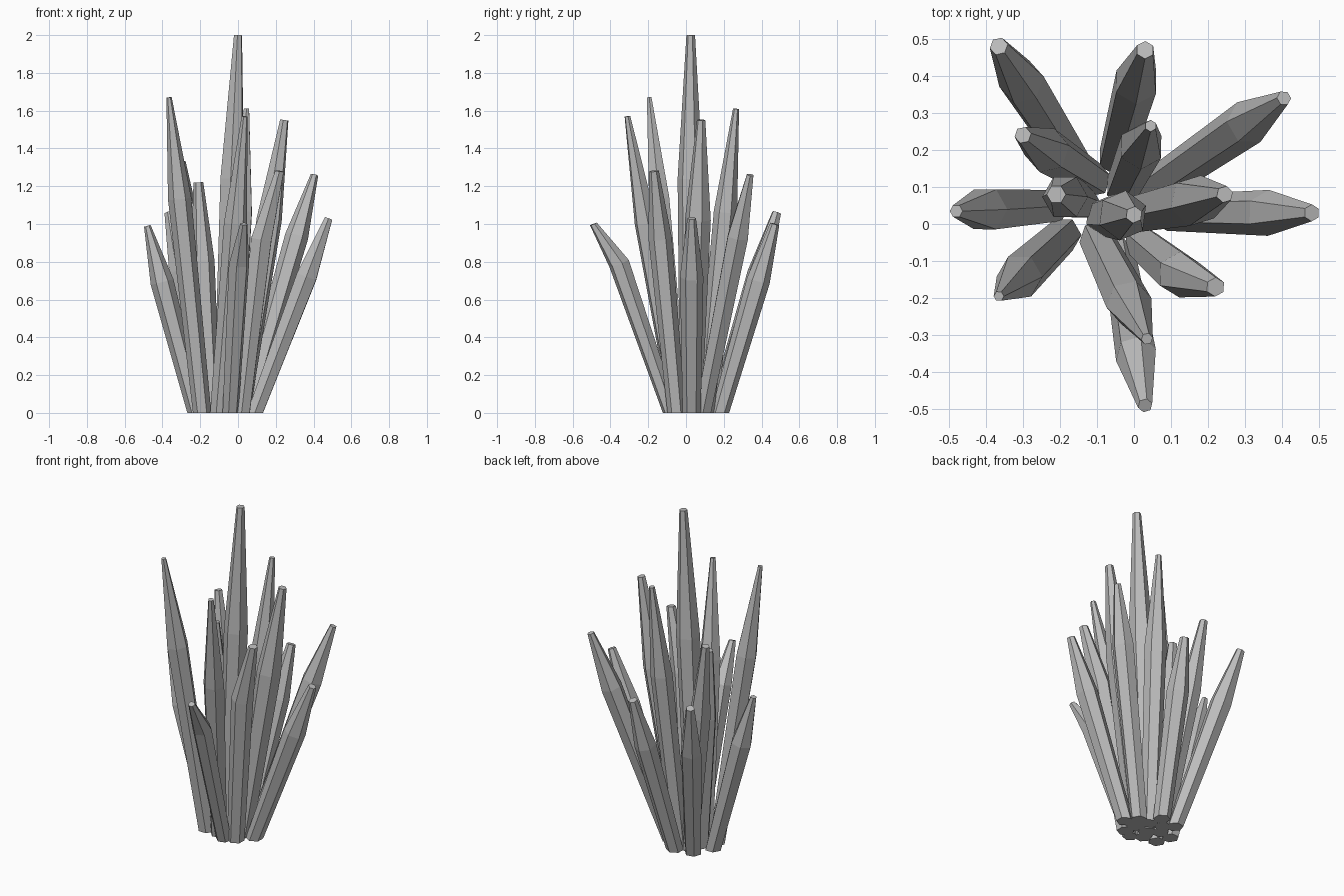
import bpy
import bmesh
from math import cos, sin, tau
from mathutils import Vector

default_cube = bpy.data.objects.get("Cube")
if default_cube:
    bpy.data.objects.remove(default_cube, do_unlink=True)

# One plain grey mineral colour
stone = bpy.data.materials.new("grey_crystal")
stone.use_nodes = True
grey = (0.5, 0.5, 0.5, 1.0)
stone.diffuse_color = grey
stone.node_tree.nodes["Principled BSDF"].inputs["Base Color"].default_value = grey

SIDES = 6


def add_ring(bm, centre, axis, radius, turn):
    """Add a polygon of vertices around the axis, square to it."""
    tilt = Vector((0, 0, 1)).rotation_difference(axis)
    ring = []
    for side in range(SIDES):
        angle = turn + tau * side / SIDES
        offset = Vector((cos(angle), sin(angle), 0)) * radius
        ring.append(bm.verts.new(centre + tilt @ offset))
    return ring


def crystal(name, base, tip, shoulder=0.7, width=0.062, tip_width=0.023, turn=0.0, bow=(0, 0)):
    """Six-sided shard: flat foot, wide tilted shoulder, small blunt tip."""
    foot = Vector((*base, 0))
    top = Vector(tip)
    axis = (top - foot).normalized()
    middle = foot.lerp(top, shoulder) + Vector((*bow, 0))

    bm = bmesh.new()
    rings = [
        add_ring(bm, foot, Vector((0, 0, 1)), width * 0.78, turn),
        add_ring(bm, middle, axis, width, turn),
        add_ring(bm, top, axis, tip_width, turn),
    ]
    for lower, upper in zip(rings, rings[1:]):
        for i in range(SIDES):
            j = (i + 1) % SIDES
            bm.faces.new((lower[i], lower[j], upper[j], upper[i]))
    bm.faces.new(reversed(rings[0]))
    bm.faces.new(rings[-1])
    bmesh.ops.recalc_face_normals(bm, faces=bm.faces)

    mesh = bpy.data.meshes.new(name)
    bm.to_mesh(mesh)
    bm.free()
    mesh.materials.append(stone)
    shard = bpy.data.objects.new(name, mesh)
    bpy.context.collection.objects.link(shard)
    return shard


# Tall shards in the middle of the cluster
crystal("centre_crystal", base=(-0.08, 0.02), tip=(0, 0.025, 2), shoulder=0.62, width=0.068, turn=0.4)
crystal("right_tall_crystal", base=(-0.19, -0.03), tip=(-0.365, -0.195, 1.67), shoulder=0.68, tip_width=0.014)
crystal("back_tall_crystal", base=(-0.03, 0.1), tip=(0.045, 0.265, 1.61), shoulder=0.66, tip_width=0.016, turn=0.5)
crystal("left_tall_crystal", base=(0.01, 0.03), tip=(0.245, 0.08, 1.55), shoulder=0.66, width=0.07, turn=0.3)
crystal("front_tall_crystal", base=(-0.1, -0.04), tip=(0.035, -0.31, 1.57), shoulder=0.64, tip_width=0.016, turn=0.2)

# Medium shards
crystal("back_right_medium_crystal", base=(-0.11, 0.12), tip=(-0.3, 0.24, 1.33), shoulder=0.66, turn=0.2)
crystal("right_medium_crystal", base=(-0.14, 0.06), tip=(-0.21, 0.08, 1.22), shoulder=0.66, tip_width=0.026)
crystal("front_left_medium_crystal", base=(0.02, -0.05), tip=(0.22, -0.17, 1.28), shoulder=0.72, tip_width=0.026,
        turn=0.5, bow=(-0.04, 0))
crystal("back_left_medium_crystal", base=(0.04, 0.09), tip=(0.405, 0.34, 1.26), shoulder=0.74, tip_width=0.02)

# Short shards leaning outward around the rim
crystal("left_short_crystal", base=(0.09, 0.03), tip=(0.48, 0.03, 1.03), turn=0.5)
crystal("front_short_crystal", base=(-0.04, -0.08), tip=(0.03, -0.49, 1.0), shoulder=0.79, width=0.056,
        tip_width=0.02, turn=0.3, bow=(-0.01, 0.05))
crystal("right_short_crystal", base=(-0.22, 0.05), tip=(-0.48, 0.035, 0.99), tip_width=0.018)
crystal("back_right_short_crystal", base=(-0.16, 0.16), tip=(-0.365, 0.48, 1.06), tip_width=0.025, turn=0.2)
crystal("back_short_crystal", base=(-0.05, 0.18), tip=(0.03, 0.47, 1.0), tip_width=0.025, turn=0.5)
